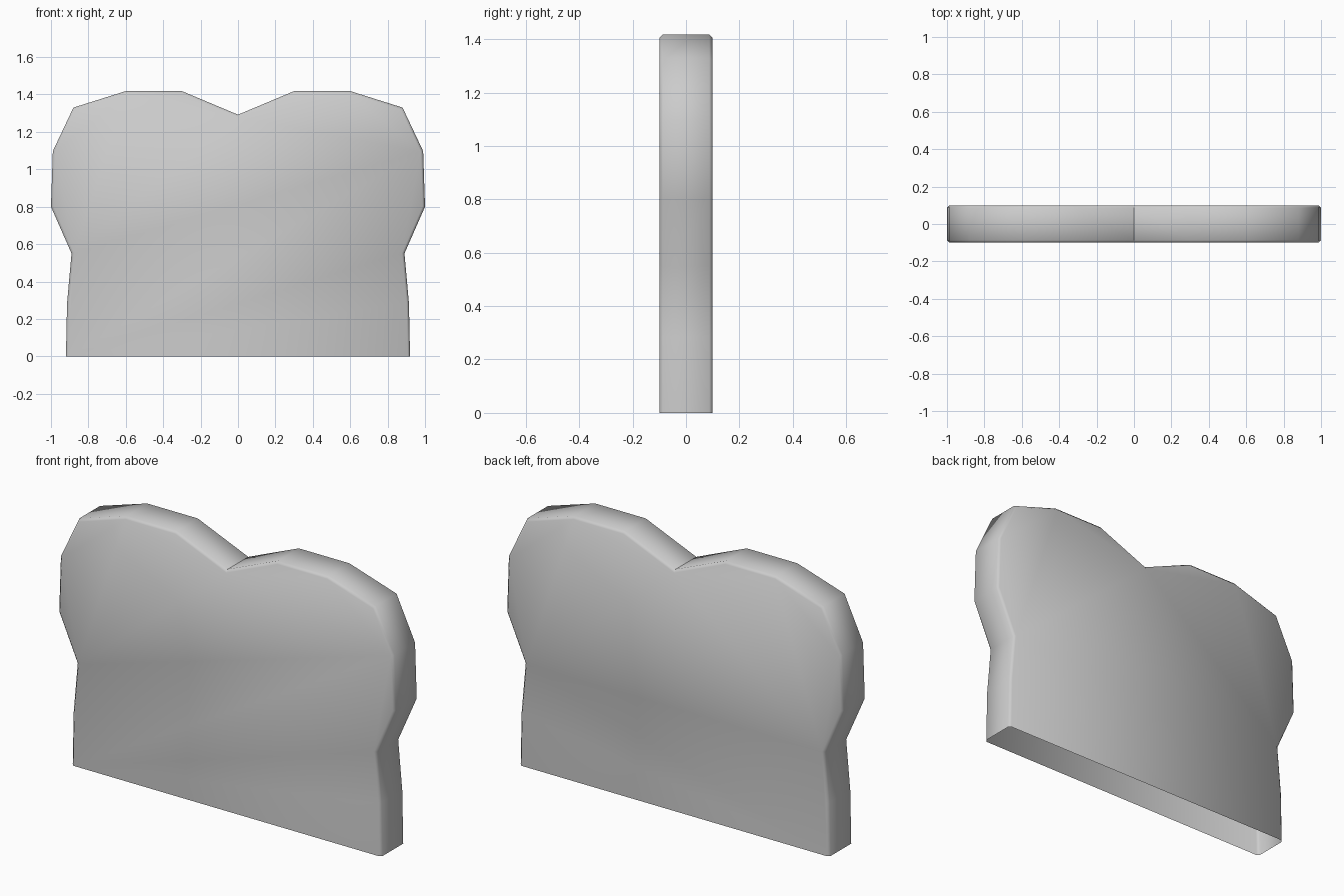
import bpy, bmesh

if "Cube" in bpy.data.objects:
    bpy.data.objects.remove(bpy.data.objects["Cube"])

HALF_DEPTH = 0.1
BEVEL = 0.013

# Right half of the outline, from bottom corner to the top of the shoulder
half = [(0.92, 0), (0.914, 0.285), (0.89, 0.55), (1.0, 0.80), (0.99, 1.097),
        (0.88, 1.33), (0.60, 1.418), (0.30, 1.418)]
outline = half + [(0, 1.292)] + [(-x, z) for x, z in reversed(half)]

# Extrude the outline from front to back
bm = bmesh.new()
front = bm.faces.new([bm.verts.new((x, -HALF_DEPTH, z)) for x, z in outline])
bmesh.ops.solidify  # capped prism is made by the extrusion below
ext = bmesh.ops.extrude_face_region(bm, geom=[front], use_keep_orig=True)
bmesh.ops.translate(bm, vec=(0, 2 * HALF_DEPTH, 0),
                    verts=[g for g in ext["geom"] if isinstance(g, bmesh.types.BMVert)])
bmesh.ops.recalc_face_normals(bm, faces=bm.faces[:])

# Small chamfer around both rims, leaving the bottom edges square
rims = [e for e in bm.edges
        if abs(e.verts[0].co.y - e.verts[1].co.y) < 1e-5
        and max(v.co.z for v in e.verts) > 1e-4]
bmesh.ops.bevel(bm, geom=rims, offset=BEVEL, offset_type='OFFSET',
                segments=1, profile=0.5, affect='EDGES')

# The underside is open
bottom = [f for f in bm.faces if all(v.co.z < 1e-4 for v in f.verts)]
bmesh.ops.delete(bm, geom=bottom, context='FACES')

# Smooth shading with a crease in the top notch
for f in bm.faces:
    f.smooth = True
for e in bm.edges:
    if all(abs(v.co.x) < 1e-4 and v.co.z > 1 for v in e.verts):
        e.smooth = False

mesh = bpy.data.meshes.new("bread_slice")
bm.to_mesh(mesh)
bm.free()
bpy.context.collection.objects.link(bpy.data.objects.new("bread_slice", mesh))
